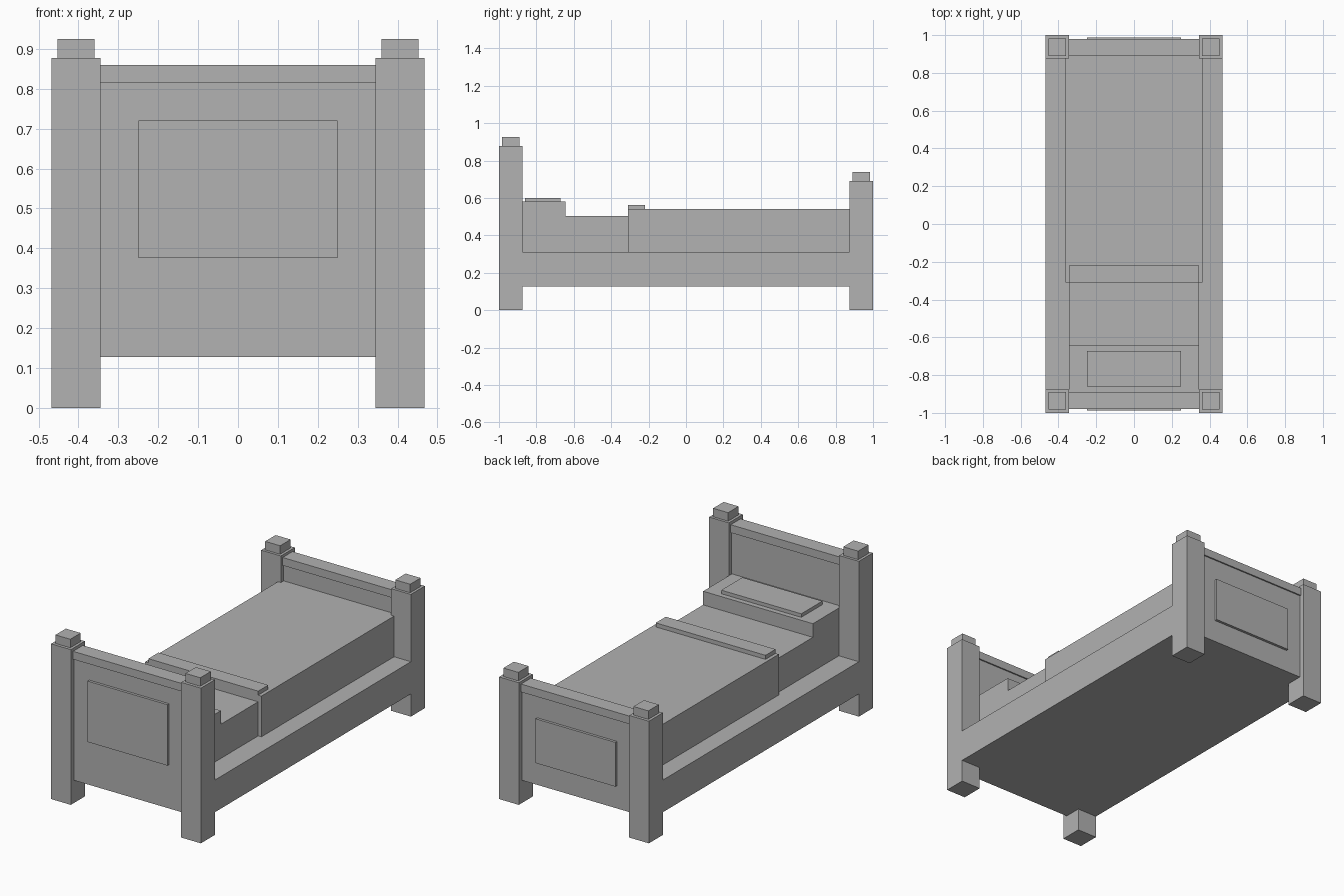
import bpy

cube = bpy.data.objects.get("Cube")
if cube:
    bpy.data.objects.remove(cube, do_unlink=True)

# Single flat grey
grey = bpy.data.materials.new("plain_grey")
grey.use_nodes = True
colour = (0.445, 0.445, 0.445, 1.0)
grey.diffuse_color = colour
grey.node_tree.nodes["Principled BSDF"].inputs["Base Color"].default_value = colour


def box(name, x, y, z):
    """Box spanning the given (low, high) ranges."""
    spans = [sorted(s) for s in (x, y, z)]
    bpy.ops.mesh.primitive_cube_add(size=1)
    ob = bpy.context.object
    ob.name = name
    for v in ob.data.vertices:
        for i, (lo, hi) in enumerate(spans):
            v.co[i] = lo if v.co[i] < 0 else hi
    ob.data.materials.append(grey)
    return ob


def bed_end(name, s, post_top, rail_top, panel_z):
    """Posts, board, top rail and raised outer panel; s is the end's y sign."""
    for side, m in (("left", 1), ("right", -1)):
        box(f"{name}_post_{side}", (m * 0.345, m * 0.468), (s * 0.875, s), (0, post_top))
        box(f"{name}_post_cap_{side}", (m * 0.36, m * 0.453), (s * 0.89, s * 0.983),
            (post_top, post_top + 0.048))
    box(f"{name}_board", (-0.345, 0.345), (s * 0.90, s * 0.972), (0.128, rail_top - 0.045))
    box(f"{name}_top_rail", (-0.345, 0.345), (s * 0.892, s * 0.98), (rail_top - 0.045, rail_top))
    box(f"{name}_panel", (-0.25, 0.25), (s * 0.97, s * 0.987), panel_z)


# Headboard and footboard
bed_end("headboard", -1, 0.877, 0.86, (0.376, 0.72))
bed_end("footboard", 1, 0.69, 0.675, (0.257, 0.507))

# Frame between the posts, with a narrower core reaching the boards
box("bed_frame", (-0.468, 0.468), (-0.875, 0.875), (0.128, 0.31))
box("bed_frame_core", (-0.345, 0.345), (-0.90, 0.90), (0.128, 0.31))

# Bedding
box("mattress", (-0.343, 0.343), (-0.90, -0.30), (0.31, 0.503))
box("blanket", (-0.363, 0.363), (-0.31, 0.90), (0.31, 0.54))
box("blanket_fold", (-0.343, 0.343), (-0.31, -0.22), (0.54, 0.563))
box("pillow", (-0.343, 0.343), (-0.90, -0.643), (0.503, 0.58))
box("pillow_top", (-0.25, 0.25), (-0.86, -0.672), (0.58, 0.60))
